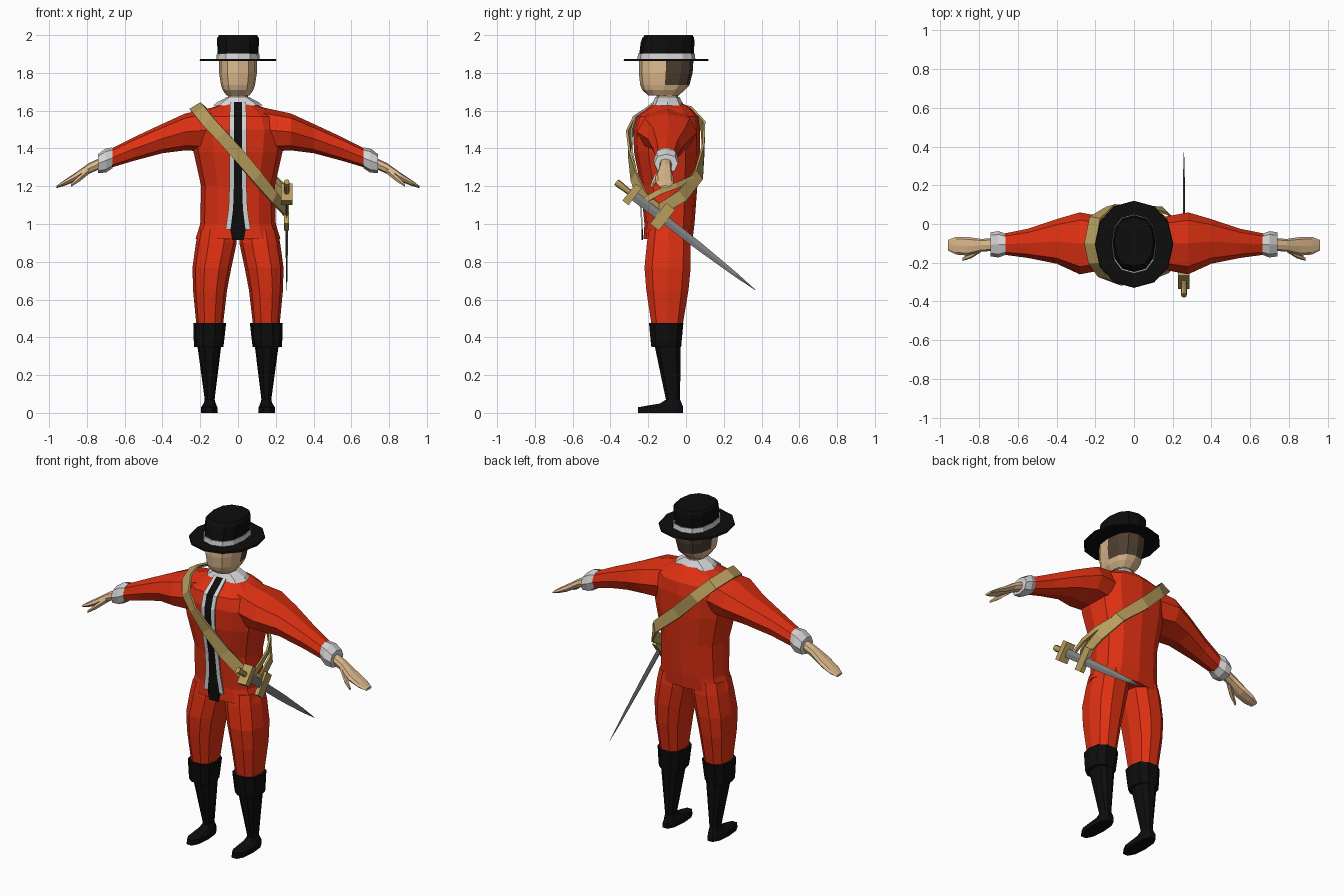
import bpy, bmesh, math
from mathutils import Vector, Matrix

if "Cube" in bpy.data.objects:
    bpy.data.objects.remove(bpy.data.objects["Cube"])


def material(name, r, g, b):
    m = bpy.data.materials.new(name)
    m.diffuse_color = (r, g, b, 1)
    m.use_nodes = True
    m.node_tree.nodes["Principled BSDF"].inputs["Base Color"].default_value = m.diffuse_color
    return m


RED = material("red cloth", 0.74, 0.03, 0.006)
SKIN = material("skin", 0.73, 0.49, 0.27)
TAN = material("tan leather", 0.48, 0.34, 0.11)
WHITE = material("white linen", 0.66, 0.66, 0.66)
BLACK = material("black", 0.004, 0.004, 0.004)
HAIR = material("brown hair", 0.075, 0.048, 0.03)
STEEL = material("steel", 0.22, 0.22, 0.22)


def finish(name, bm, mats, mirror=False, matrix=None, thickness=0):
    bmesh.ops.recalc_face_normals(bm, faces=bm.faces)
    mesh = bpy.data.meshes.new(name)
    if matrix:
        bm.transform(matrix)
        bmesh.ops.recalc_face_normals(bm, faces=bm.faces)
    bm.to_mesh(mesh)
    bm.free()
    ob = bpy.data.objects.new(name, mesh)
    bpy.context.collection.objects.link(ob)
    for m in mats:
        mesh.materials.append(m)
    if thickness:
        s = ob.modifiers.new("thickness", 'SOLIDIFY')
        s.thickness = thickness
        s.offset = 0
    if mirror:
        ob.modifiers.new("mirror", 'MIRROR')
    return ob


def loft(name, rings, mat, axis='z', n=12, power=2.4, **kw):
    """Rings are (position, centre, half width, low, high)."""
    bm = bmesh.new()
    rows = []
    for t, c, h, lo, hi in rings:
        row = []
        for i in range(n):
            a = math.tau * i / n
            ca, sa = math.cos(a), math.sin(a)
            u = c + h * math.copysign(abs(ca) ** (2 / power), ca)
            v = (lo + hi) / 2 + (hi - lo) / 2 * math.copysign(abs(sa) ** (2 / power), sa)
            row.append(bm.verts.new((u, v, t) if axis == 'z' else (t, u, v)))
        rows.append(row)
    for a, b in zip(rows, rows[1:]):
        for i in range(n):
            j = (i + 1) % n
            bm.faces.new((a[i], a[j], b[j], b[i]))
    bm.faces.new(rows[0])
    bm.faces.new(rows[-1])
    return finish(name, bm, [mat], **kw)


def box(name, mat, centre, size, matrix):
    bm = bmesh.new()
    bmesh.ops.create_cube(bm, size=1)
    bm.transform(Matrix.Translation(centre) @ Matrix.Diagonal((*size, 1)))
    return finish(name, bm, [mat], matrix=matrix)


# Coat body and sleeves
loft("coat", [(.92, 0, .225, -.225, .035), (1.0, 0, .2, -.22, .045),
              (1.2, 0, .195, -.24, .06), (1.38, 0, .235, -.275, .075),
              (1.5, 0, .25, -.28, .075), (1.57, 0, .22, -.26, .065),
              (1.615, 0, .14, -.2, .025), (1.645, 0, .065, -.165, -.03)], RED)
loft("sleeve", [(.12, -.1, .13, 1.38, 1.62), (.28, -.1, .16, 1.39, 1.585),
                (.4, -.09, .115, 1.375, 1.53), (.55, -.1, .075, 1.335, 1.46),
                (.7, -.105, .05, 1.29, 1.385)], RED, axis='x', n=8, mirror=True)

# Cuffs and hands
loft("cuff", [(.665, -.105, .055, 1.295, 1.405), (.7, -.105, .068, 1.272, 1.4),
              (.742, -.105, .062, 1.27, 1.37)], WHITE, axis='x', n=8, mirror=True)
loft("hand", [(.7, -.105, .032, 1.305, 1.365), (.79, -.11, .033, 1.265, 1.322),
              (.86, -.115, .048, 1.225, 1.272), (.92, -.112, .046, 1.202, 1.232),
              (.96, -.11, .028, 1.19, 1.203)], SKIN, axis='x', n=8, mirror=True)
loft("thumb", [(.79, -.125, .02, 1.262, 1.305), (.84, -.16, .017, 1.222, 1.258),
               (.885, -.182, .008, 1.195, 1.212)], SKIN, axis='x', n=6, mirror=True)

# Breeches and boots
loft("breeches", [(.97, .108, .1, -.2, .02), (.9, .115, .108, -.212, .03),
                  (.77, .138, .103, -.225, .03), (.65, .148, .09, -.215, .018),
                  (.46, .15, .07, -.185, -.015)], RED, n=10, mirror=True)
loft("boot", [(0, .152, .045, -.26, -.01), (.03, .152, .043, -.258, -.01),
              (.05, .15, .032, -.14, -.02), (.07, .15, .026, -.108, -.03),
              (.37, .152, .065, -.172, -.025)], BLACK, n=10, mirror=True)
loft("boot_top", [(.35, .155, .077, -.187, -.022), (.375, .154, .08, -.19, -.02),
                  (.475, .15, .087, -.2, -.01)], BLACK, n=10, mirror=True)

# Head with hair on the rear faces
loft("neck", [(1.62, 0, .05, -.15, -.045), (1.7, 0, .055, -.16, -.04)], SKIN, n=8)
head = loft("head", [(1.68, 0, .06, -.2, -.04), (1.71, 0, .082, -.232, -.005),
                     (1.735, 0, .09, -.242, .018), (1.8, 0, .1, -.25, .035),
                     (1.875, 0, .1, -.25, .04)], SKIN)
head.data.materials.append(HAIR)
for f in head.data.polygons:
    if f.center.y > -.1 and f.center.z > 1.73:
        f.material_index = 1
loft("collar", [(1.628, 0, .13, -.185, -.01), (1.645, 0, .11, -.175, -.02),
                (1.672, 0, .058, -.163, -.035)], WHITE, n=8)

# Hat
loft("hat_brim", [(1.864, 0, .203, -.33, .12), (1.874, 0, .2, -.327, .117)],
     BLACK, power=2.1)
loft("hat_band", [(1.87, 0, .115, -.258, .05), (1.902, 0, .112, -.254, .046)], WHITE)
loft("hat_crown", [(1.88, 0, .106, -.25, .04), (1.96, 0, .111, -.24, .045),
                   (1.985, 0, .11, -.232, .043), (2.0, 0, .1, -.218, .035)], BLACK)

# Front placket: white, black, white columns down the chest
bm = bmesh.new()
rows = []
for z, y, w1, w2 in [(1.643, -.168, .022, .04), (1.615, -.203, .022, .042),
                     (1.57, -.263, .022, .045), (1.5, -.283, .022, .045),
                     (1.38, -.279, .022, .045), (1.2, -.244, .022, .045),
                     (1.08, -.233, .026, .05), (.97, -.227, .04, .066)]:
    rows.append([bm.verts.new((x, y - .005, z)) for x in (-w2, -w1, w1, w2)])
for a, b in zip(rows, rows[1:]):
    for i in range(3):
        bm.faces.new((a[i], a[i + 1], b[i + 1], b[i])).material_index = i % 2
finish("placket", bm, [WHITE, BLACK], thickness=.008)
bm = bmesh.new()
bm.faces.new([bm.verts.new(p) for p in ((-.03, -.232, .915), (.03, -.232, .915),
                                        (.04, -.232, .97), (-.04, -.232, .97))])
finish("coat_opening", bm, [BLACK], thickness=.008)


def strap(name, points, width, closed):
    """Flat band whose width lies along the body surface."""
    bm = bmesh.new()
    pts = [Vector(p) for p in points]
    n = len(pts)
    rows = []
    for i, p in enumerate(pts):
        nxt = pts[(i + 1) % n] if closed else pts[min(i + 1, n - 1)]
        prv = pts[i - 1] if closed else pts[max(i - 1, 0)]
        out = Vector((p.x, p.y + .1, max(0, p.z - 1.5) * 3))
        side = (nxt - prv).cross(out).normalized() * width / 2
        rows.append((bm.verts.new(p + side), bm.verts.new(p - side)))
    for i in range(n if closed else n - 1):
        a, b = rows[i], rows[(i + 1) % n]
        bm.faces.new((a[0], a[1], b[1], b[0]))
    finish(name, bm, [TAN], thickness=.012)


# Shoulder belt and hanger strap
strap("shoulder_belt", [(-.225, -.1, 1.622), (-.205, -.2, 1.6), (-.16, -.272, 1.545),
                        (-.09, -.302, 1.47), (0, -.3, 1.37), (.1, -.275, 1.25),
                        (.19, -.23, 1.14), (.25, -.14, 1.075), (.235, -.02, 1.15),
                        (.16, .068, 1.26), (0, .092, 1.4), (-.12, .09, 1.52),
                        (-.2, .03, 1.6)], .068, True)
strap("hanger_strap", [(.19, .04, 1.245), (.235, -.05, 1.205), (.25, -.14, 1.17),
                       (.25, -.23, 1.12)], .03, False)

# Sword: local x runs along the blade, local z across its width
d = Vector((0, .79, -.613)).normalized()
m = Matrix((Vector((1, 0, 0)), d, Vector((0, -d.z, d.y)))).transposed()
m = Matrix((m.col[1], m.col[0], m.col[2])).transposed().to_4x4()
m = Matrix.Translation((.258, -.285, 1.157)) @ m
loft("blade", [(0, 0, .007, -.026, .026), (.45, 0, .006, -.021, .021),
               (.7, 0, .004, -.011, .011), (.828, 0, .001, -.001, .001)],
     STEEL, axis='x', n=4, power=2, matrix=m)
loft("grip", [(-.107, 0, .014, -.017, .017), (-.09, 0, .016, -.019, .019),
              (0, 0, .012, -.014, .014)], TAN, axis='x', n=8, matrix=m)
box("guard", TAN, (0, 0, 0), (.04, .06, .115), m)
box("scabbard_frog", TAN, (.2, -.002, .005), (.06, .026, .14), m)
